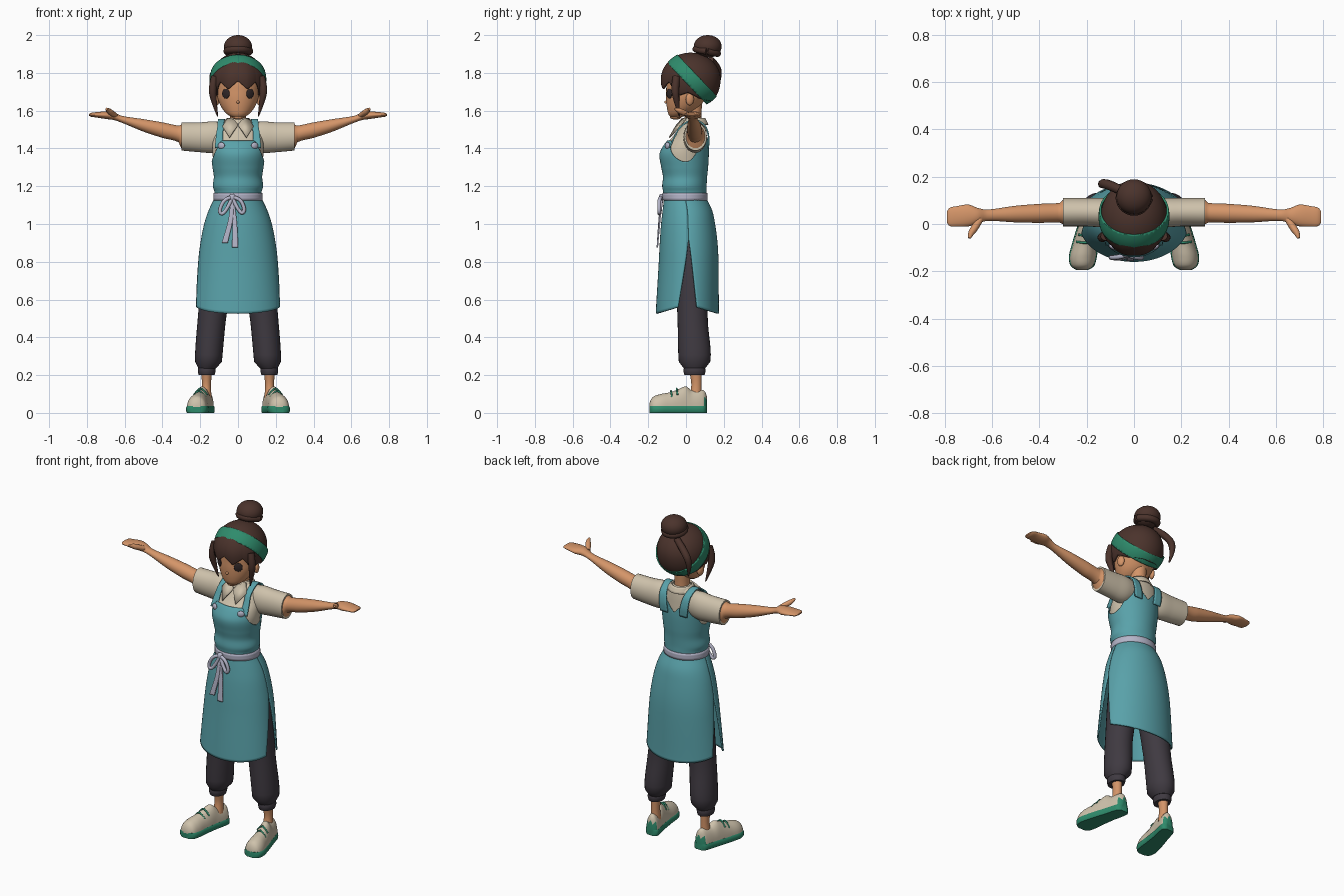
import bpy, bmesh, math
from math import sin, cos, pi, radians, degrees
from mathutils import Vector

if "Cube" in bpy.data.objects:
    bpy.data.objects.remove(bpy.data.objects["Cube"])

def material(name, *rgb):
    m = bpy.data.materials.new(name)
    m.use_nodes = True
    m.diffuse_color = (*rgb, 1)
    m.node_tree.nodes["Principled BSDF"].inputs["Base Color"].default_value = (*rgb, 1)
    return m

skin = material("skin", .66, .3, .14)
brown = material("hair_brown", .07, .033, .025)
teal = material("apron_teal", .1, .36, .4)
cream = material("cream", .62, .54, .41)
charcoal = material("trouser_charcoal", .05, .042, .053)
green = material("green", .028, .26, .15)
lavender = material("ribbon_lavender", .46, .46, .58)
dark = material("eye_dark", .03, .02, .02)

def finish(name, bm, mat, mirror=False, thick=0):
    bmesh.ops.recalc_face_normals(bm, faces=bm.faces)
    me = bpy.data.meshes.new(name)
    bm.to_mesh(me)
    bm.free()
    me.materials.append(mat)
    ob = bpy.data.objects.new(name, me)
    bpy.context.collection.objects.link(ob)
    if thick:
        s = ob.modifiers.new("thickness", "SOLIDIFY")
        s.thickness, s.offset = thick, 0
    if mirror:
        ob.modifiers.new("mirror", "MIRROR")
    return ob

def curve_at(rows, t):
    """Smooth interpolation of rows (t, values...)"""
    t = min(max(t, rows[0][0]), rows[-1][0])
    i = 0
    while i < len(rows) - 2 and t > rows[i + 1][0]:
        i += 1
    a, b = rows[i], rows[i + 1]
    p, q = rows[max(i - 1, 0)], rows[min(i + 2, len(rows) - 1)]
    h = b[0] - a[0]
    s = (t - a[0]) / h
    out = []
    for k in range(1, len(a)):
        m = (b[k] - p[k]) / (b[0] - p[0]) * h
        n = (q[k] - a[k]) / (q[0] - a[0]) * h
        d = b[k] - a[k]
        out.append(a[k] + s * (m + s * (3 * d - 2 * m - n + s * (m + n - 2 * d))))
    return out

def patch(name, f, nu, nv, mat, closed=False, mirror=False, thick=0):
    bm = bmesh.new()
    cols = nu if closed else nu + 1
    g = [[bm.verts.new(f(u / nu, v / nv)) for u in range(cols)] for v in range(nv + 1)]
    for v in range(nv):
        for u in range(nu):
            w = (u + 1) % cols
            bm.faces.new((g[v][u], g[v][w], g[v + 1][w], g[v + 1][u])).smooth = True
    if closed:
        bmesh.ops.remove_doubles(bm, verts=bm.verts, dist=1e-5)
    return finish(name, bm, mat, mirror, thick)

def loft(name, axis, rows, mat, n=24, seg=28, low=-9, high=9, mirror=True):
    """Elliptical rings along an axis; rows are (t, centre, centre, radius, radius)"""
    bm = bmesh.new()
    rings = []
    for i in range(n + 1):
        t = rows[0][0] + (rows[-1][0] - rows[0][0]) * i / n
        c, d, r, s = curve_at(rows, t)
        ring = []
        for k in range(seg):
            a = 2 * pi * k / seg
            p = [c + r * cos(a), d + s * sin(a)]
            p.insert(axis, t)
            p[2] = min(max(p[2], low), high)
            ring.append(bm.verts.new(p))
        rings.append(ring)
    for a, b in zip(rings, rings[1:]):
        for k in range(seg):
            j = (k + 1) % seg
            bm.faces.new((a[k], a[j], b[j], b[k])).smooth = True
    bm.faces.new(rings[0])
    bm.faces.new(rings[-1])
    return finish(name, bm, mat, mirror)

def ball(name, loc, size, mat, turn=0, mirror=False):
    bm = bmesh.new()
    bmesh.ops.create_uvsphere(bm, u_segments=32, v_segments=18, radius=1)
    for v in bm.verts:
        x, y, z = (v.co[i] * size[i] for i in range(3))
        v.co = Vector((x * cos(turn) - y * sin(turn), x * sin(turn) + y * cos(turn), z)) + Vector(loc)
    for f in bm.faces:
        f.smooth = True
    return finish(name, bm, mat, mirror)

def cord(name, pts, radii, mat, mirror=False):
    cu = bpy.data.curves.new(name, "CURVE")
    cu.dimensions, cu.bevel_depth, cu.bevel_resolution = "3D", 1, 3
    cu.use_fill_caps = True
    sp = cu.splines.new("NURBS")
    sp.points.add(len(pts) - 1)
    for p, co, r in zip(sp.points, pts, radii):
        p.co, p.radius = (*co, 1), r
    sp.order_u, sp.use_endpoint_u, sp.resolution_u = 3, True, 6
    cu.materials.append(mat)
    ob = bpy.data.objects.new(name, cu)
    bpy.context.collection.objects.link(ob)
    if mirror:
        ob.modifiers.new("mirror", "MIRROR")

def ribbon(name, rows, mat, mirror=False):
    """Strip with its width along x; rows are (t, x, y, z, width)"""
    def f(u, v):
        x, y, z, w = curve_at(rows, v * rows[-1][0])
        return x + (u - .5) * w, y, z
    return patch(name, f, 4, 30, mat, mirror=mirror, thick=.008)

def around(table, z, a, grow=0):
    """Point on a body section (z, half width, front, back); angle 0 is the front"""
    w, f, b = curve_at(table, z)
    return (w + grow) * sin(a), (f + b) / 2 - ((b - f) / 2 + grow) * cos(a), z

# Torso: shirt, apron bib, belt
body = [(1.1, .118, -.108, .1), (1.17, .116, -.112, .1), (1.2, .124, -.117, .1), (1.25, .119, -.113, .103),
        (1.3, .126, -.122, .108), (1.37, .135, -.131, .112), (1.42, .136, -.107, .112), (1.46, .132, -.072, .11),
        (1.5, .122, -.043, .107), (1.54, .09, -.015, .1), (1.56, .045, .0, .085)]
patch("shirt_body", lambda u, v: around(body, 1.1 + .46 * v, 2 * pi * u), 64, 40, cream, True)
bib_top = [(0, 1.44), (30, 1.44), (40, 1.435), (50, 1.4), (70, 1.35), (90, 1.33), (110, 1.345),
           (130, 1.41), (150, 1.47), (180, 1.41)]

def bib(u, v):
    a = 2 * pi * u - pi
    top = curve_at(bib_top, abs(degrees(a)))[0]
    return around(body, 1.13 + (top - 1.13) * v, a, .006)
patch("apron_bib", bib, 120, 36, teal, True, thick=.006)
ribbon("apron_strap", [(0, .1, -.088, 1.405, .045), (1, .098, -.056, 1.47, .036), (2, .092, -.028, 1.515, .034),
                       (3, .088, .04, 1.553, .036), (4, .08, .1, 1.52, .042), (5, .072, .12, 1.46, .05),
                       (6, .065, .118, 1.4, .05)], teal, True)
ball("strap_button", (.088, -.098, 1.415), (.02, .01, .018), lavender, .5, True)
patch("belt", lambda u, v: around(body, 1.125 + .04 * v, 2 * pi * u, .01), 64, 3, lavender, True, thick=.008)

# Skirt: front and back panels parted by side slits
skirt = [(.5, .232, -.157, .172), (.55, .23, -.155, .17), (.8, .208, -.14, .168), (.9, .195, -.135, .163),
         (1, .175, -.128, .15), (1.07, .152, -.12, .135), (1.135, .121, -.112, .104)]
for name, base in (("skirt_front", 0), ("skirt_back", pi)):
    def panel(u, v):
        side = 2 * u - 1
        z = 1.135 + (.525 + .035 * side * side - 1.135) * v
        slit = max(0, .92 - z) * .85
        return around(skirt, z, base + side * (pi / 2 - slit))
    patch(name, panel, 40, 40, teal, thick=.008)

# Ribbon bow
ball("bow_knot", (-.03, -.13, 1.14), (.018, .014, .02), lavender)
cord("bow_loop_right", [(-.03, -.13, 1.14), (-.07, -.142, 1.14), (-.105, -.142, 1.06), (-.07, -.14, 1.05),
                        (-.03, -.13, 1.14)], [.01] * 5, lavender)
cord("bow_loop_left", [(-.03, -.13, 1.14), (.01, -.142, 1.14), (.04, -.142, 1.07), (.01, -.14, 1.05),
                       (-.03, -.13, 1.14)], [.01] * 5, lavender)
ribbon("bow_tail_right", [(0, -.03, -.13, 1.14, .015), (1, -.04, -.142, 1.02, .024), (2, -.07, -.15, .9, .032)], lavender)
ribbon("bow_tail_left", [(0, -.03, -.128, 1.14, .015), (1, -.018, -.14, 1.01, .024), (2, -.015, -.152, .875, .032)], lavender)

# Sleeves, arms, hands
loft("sleeve", 0, [(.07, .045, 1.465, .055, .07), (.13, .048, 1.46, .062, .083), (.2, .05, 1.459, .06, .079),
                   (.3, .05, 1.463, .06, .074)], cream)
loft("arm", 0, [(.28, .05, 1.462, .053, .066), (.302, .05, 1.463, .052, .064), (.31, .048, 1.475, .042, .045),
                (.4, .045, 1.497, .04, .041), (.5, .042, 1.522, .035, .033), (.62, .037, 1.556, .024, .018),
                (.66, .035, 1.572, .033, .021), (.7, .036, 1.576, .046, .02), (.75, .032, 1.578, .043, .014),
                (.78, .03, 1.578, .038, .01), (.79, .03, 1.578, .024, .004)], skin, n=60)
cord("thumb", [(.65, .02, 1.575), (.675, -.02, 1.592), (.69, -.04, 1.603), (.695, -.06, 1.61)],
     [.014, .016, .013, .006], skin, True)

# Collar
patch("collar_band", lambda u, v: ((.055 + .018 * (1 - v)) * sin(2 * pi * u),
                                   .04 - (.058 + .018 * (1 - v)) * cos(2 * pi * u), 1.525 + .035 * v),
      40, 3, cream, True, thick=.008)
bm = bmesh.new()
bm.faces.new([bm.verts.new(p) for p in ((0, -.048, 1.525), (.045, -.088, 1.458), (.082, -.035, 1.515),
                                        (.055, .0, 1.56), (.02, -.025, 1.55))])
finish("collar_flap", bm, cream, True, .008)

# Head
loft("neck", 2, [(1.5, 0, .04, .048, .048), (1.55, 0, .037, .042, .044), (1.64, 0, .035, .045, .05)], skin, mirror=False)
face = [(1.558, .012, -.07, -.045), (1.575, .05, -.09, .0), (1.61, .083, -.1, .06), (1.66, .106, -.105, .1),
        (1.7, .113, -.105, .12), (1.76, .116, -.1, .13), (1.82, .09, -.07, .11)]
patch("head", lambda u, v: around(face, 1.558 + .26 * v, 2 * pi * u), 48, 28, skin, True)
ball("chin", (0, -.055, 1.565), (.03, .03, .012), skin)
ball("ear", (.112, .02, 1.66), (.014, .022, .032), skin, .3, True)
ball("eye", (.064, -.088, 1.69), (.024, .007, .026), dark, .6, True)
ball("nose", (0, -.105, 1.645), (.008, .01, .008), skin)

# Hair: cap with pointed fringe, bun, locks
hem = [(0, 1.757), (45, 1.75), (65, 1.72), (90, 1.69), (115, 1.665), (180, 1.65)]

def hair(u, v):
    a = 2 * pi * u - pi
    d = abs(degrees(a))
    tooth = 1 - abs(2 * (d / 42 % 1) - 1) if d < 84 else 0
    low = curve_at(hem, d)[0] - .042 * tooth
    p = v * math.acos((low - 1.765) / .137)
    r = sin(p) if p < pi / 2 else sin(p) ** .65
    r *= 1 + .04 * tooth * v * v
    return .137 * sin(a) * r, .025 - .153 * cos(a) * r, 1.765 + .137 * cos(p)
patch("hair_cap", hair, 180, 30, brown, True, thick=.01)
ball("hair_bun", (0, .115, 1.94), (.074, .074, .06), brown)
cord("bun_coil", [(.062 * cos(k * pi / 4), .11 + .06 * sin(k * pi / 4), 1.915 - .012 * sin(k * pi / 4))
                  for k in range(9)], [.02] * 9, brown)
cord("front_lock", [(.122, -.05, 1.78), (.138, -.06, 1.72), (.128, -.05, 1.65), (.108, -.035, 1.57)],
     [.02, .022, .016, .003], brown, True)
cord("loose_strand", [(-.03, .13, 1.87), (-.11, .17, 1.83), (-.145, .17, 1.76), (-.125, .155, 1.68)],
     [.018, .022, .018, .004], brown)

# Headband: slice of a shell around the hair
bm = bmesh.new()
bmesh.ops.create_uvsphere(bm, u_segments=64, v_segments=40, radius=1)
centre = Vector((0, .032, 1.765))
for v in bm.verts:
    v.co = Vector((v.co.x * .146, v.co.y * .158, v.co.z * .146)) + centre
for side in (1, -1):
    n = Vector((0, .72, .69)) * side
    bmesh.ops.bisect_plane(bm, geom=bm.verts[:] + bm.edges[:] + bm.faces[:], plane_co=centre + n * .034,
                           plane_no=n, clear_outer=True)
for f in bm.faces:
    f.smooth = True
finish("headband", bm, green, thick=.008)

# Trousers, ankles, shoes
loft("trouser_leg", 2, [(.235, .163, .045, .046, .056), (.26, .157, .045, .068, .08), (.32, .154, .045, .073, .086),
                        (.5, .138, .035, .075, .08), (.8, .1, .03, .085, .09), (1.1, .055, .0, .055, .085)], charcoal)
loft("trouser_cuff", 2, [(.2, .166, .045, .042, .053), (.22, .166, .045, .047, .058), (.242, .165, .045, .045, .055)],
     charcoal, n=6)
loft("ankle", 2, [(.08, .168, .05, .028, .032), (.15, .167, .055, .024, .027), (.23, .166, .05, .03, .034)], skin)
shoe = [(-.194, .218, .03, .02, .02), (-.18, .218, .03, .043, .05), (-.14, .216, .03, .054, .068),
        (-.08, .206, .03, .05, .08), (-.03, .195, .03, .046, .1), (.0, .188, .03, .043, .11),
        (.03, .18, .03, .042, .09), (.08, .168, .03, .039, .092), (.1, .164, .03, .033, .085), (.11, .163, .03, .015, .06)]
upper = loft("shoe_upper", 1, shoe, cream, n=40, low=.03)
upper.data.materials.append(green)
for p in upper.data.polygons:
    if p.center.y > .095 and p.center.z < .075:
        p.material_index = 1
loft("shoe_sole", 1, [(t, c, .018, r + .005, .06) for t, c, z, r, h in shoe], green, n=40, low=0, high=.036)
for y, z, c in ((-.075, .112, .206), (-.045, .125, .198)):
    cord("shoe_lace", [(c - .035, y, z - .03), (c - .01, y - .004, z + .004), (c + .012, y - .004, z + .004),
                       (c + .035, y, z - .03)], [.005] * 4, green, True)

# Smooth shading with sharp creases kept
bpy.ops.object.select_all(action="DESELECT")
for ob in bpy.context.collection.objects:
    if ob.type == "MESH":
        ob.select_set(True)
        bpy.context.view_layer.objects.active = ob
bpy.ops.object.shade_smooth_by_angle(angle=radians(40))
